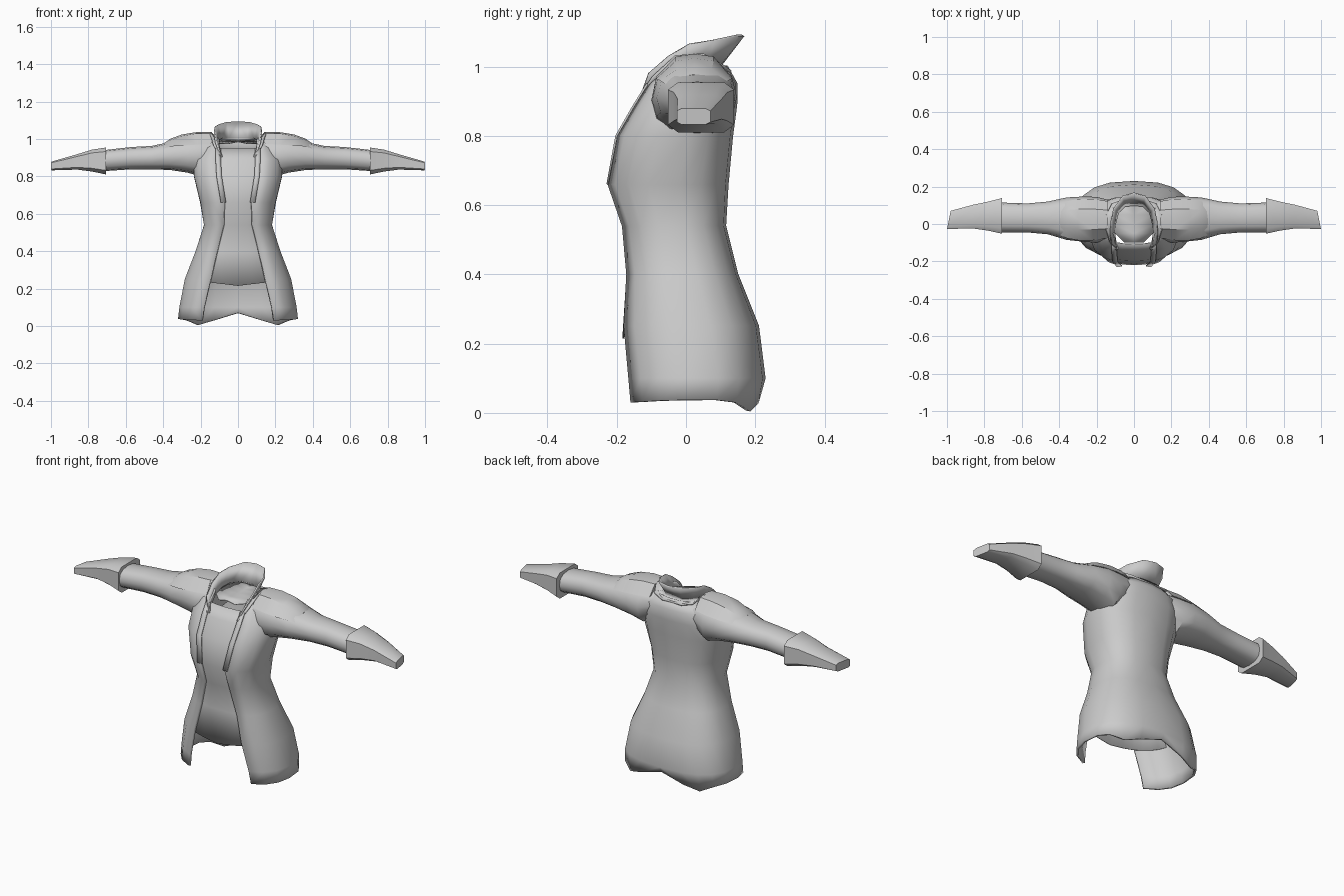
import bpy, bmesh, math

cube = bpy.data.objects.get("Cube")
if cube:
    bpy.data.objects.remove(cube, do_unlink=True)

grey = bpy.data.materials.new("light grey cloth")
grey.use_nodes = True
grey.diffuse_color = (0.6, 0.6, 0.6, 1)
grey.node_tree.nodes["Principled BSDF"].inputs["Base Color"].default_value = (0.6, 0.6, 0.6, 1)


def loft(name, rows, closed=False, caps=False, thick=0, angle=40):
    """Skin rows of points, mirror across x and optionally thicken."""
    bm = bmesh.new()
    grid = [[bm.verts.new(p) for p in row] for row in rows]
    n = len(rows[0])
    for a, b in zip(grid, grid[1:]):
        for i in range(n if closed else n - 1):
            j = (i + 1) % n
            bm.faces.new((a[i], a[j], b[j], b[i]))
    if caps:
        bm.faces.new(grid[0])
        bm.faces.new(grid[-1])
    bmesh.ops.recalc_face_normals(bm, faces=bm.faces)
    mesh = bpy.data.meshes.new(name)
    bm.to_mesh(mesh)
    bm.free()
    mesh.materials.append(grey)
    ob = bpy.data.objects.new(name, mesh)
    bpy.context.collection.objects.link(ob)
    bpy.ops.object.select_all(action='DESELECT')
    bpy.context.view_layer.objects.active = ob
    ob.select_set(True)
    bpy.ops.object.shade_smooth_by_angle(angle=math.radians(angle))
    mirror = ob.modifiers.new("Mirror", 'MIRROR')
    mirror.use_clip = True
    if thick:
        solid = ob.modifiers.new("Thickness", 'SOLIDIFY')
        solid.thickness = thick
        solid.offset = 0
    return ob


ROUND = 0.78


def spow(v):
    return math.copysign(abs(v) ** ROUND, v)


def half_ring(level, start, end, count, inset=0):
    z, w, front, back = level[:4]
    mid, depth = (front + back) / 2, (back - front) / 2
    ring = []
    for i in range(count):
        t = start + (end - start) * i / (count - 1)
        c = max(0, math.cos(t))
        ring.append((spow(c) * (w - inset), mid + spow(math.sin(t)) * (depth - inset), z))
    return ring


# Body levels: height, half width, front, back, half front opening
levels = [
    (0.03, 0.315, -0.178, 0.212, 0.19),
    (0.10, 0.308, -0.183, 0.224, 0.18),
    (0.25, 0.28, -0.19, 0.205, 0.145),
    (0.40, 0.222, -0.178, 0.145, 0.11),
    (0.54, 0.178, -0.186, 0.11, 0.075),
    (0.66, 0.198, -0.226, 0.117, 0.072),
    (0.80, 0.232, -0.202, 0.13, 0.095),
    (0.89, 0.235, -0.15, 0.142, 0.10),
    (0.95, 0.20, -0.115, 0.143, 0.10),
    (1.00, 0.13, -0.08, 0.115, 0.10),
]

# Coat shell, open at the front, with a dipping hem
hem = [0.03, 0.032, 0.035, 0.037, 0.037, 0.03, 0.005, 0.03, 0.07]
coat = []
for k, level in enumerate(levels):
    start = -math.acos((level[4] / level[1]) ** (1 / ROUND))
    ring = half_ring(level, start, math.pi / 2, 9)
    if k == 0:
        ring = [(x, y, h) for (x, y, z), h in zip(ring, hem)]
    coat.append(ring)
loft("coat_body", coat, thick=0.012)

# Shirt panel showing between the coat fronts
shirt = [half_ring(lv, -math.pi / 2, -0.3, 7, 0.008) for lv in levels[2:-1]]
shirt[0] = [(x, y, z - 0.035 + 0.12 * x) for x, y, z in shirt[0]]
loft("shirt_front", shirt, thick=0.004)

# Neck infill, a shallow teardrop
neck_y = [-0.10, -0.05, 0.0, 0.05, 0.09, 0.115]
neck_w = [0.05, 0.10, 0.115, 0.105, 0.08, 0.04]
loft("neck_infill", [[(0, y, 0.985), (w, y, 0.975 + 0.2 * max(0, y))]
                     for y, w in zip(neck_y, neck_w)], thick=0.004)

# Standing collar, flared at the back and running down to the lapel points
collar_top = [(0, 0.165, 1.09), (0.06, 0.148, 1.09), (0.108, 0.08, 1.076),
              (0.122, 0.01, 1.065), (0.126, -0.05, 1.03), (0.118, -0.108, 0.98),
              (0.09, -0.135, 0.905)]
collar_base = [(0, 0.10, 1.005), (0.05, 0.096, 1.005), (0.085, 0.06, 1.005),
               (0.10, 0.0, 0.995), (0.105, -0.05, 0.975), (0.098, -0.09, 0.945),
               (0.082, -0.125, 0.90)]
loft("collar", [collar_top, collar_base], thick=0.008)

# Lapel fold around the collar base
fold = [(0, 0.13, 0.985), (0.06, 0.13, 0.985), (0.118, 0.11, 1.0),
        (0.148, 0.05, 1.035), (0.148, -0.03, 1.03), (0.13, -0.095, 0.97),
        (0.098, -0.14, 0.905)]
loft("lapel_fold", [fold, collar_base], thick=0.008)

# Lapel edges down the front
lapel = [ring[0] for ring in coat[5:9]]
loft("lapel_edge", [[(x - 0.008, y - 0.004, z) for x, y, z in lapel],
                    [(x + 0.02, y - 0.006, z) for x, y, z in lapel]], thick=0.006)


def tube(sections, count, power, phase=0):
    """Rings across x: x, y low, y high, z low, z high."""
    rows = []
    for x, y0, y1, z0, z1 in sections:
        row = []
        for i in range(count):
            t = 2 * math.pi * i / count + phase
            c, s = [math.copysign(abs(v) ** power, v) for v in (math.cos(t), math.sin(t))]
            row.append((x, (y0 + y1) / 2 + c * (y1 - y0) / 2, (z0 + z1) / 2 + s * (z1 - z0) / 2))
        rows.append(row)
    return rows


# Sleeves
loft("sleeve", tube([
    (0.12, -0.08, 0.125, 0.87, 1.0),
    (0.20, -0.10, 0.145, 0.80, 1.01),
    (0.27, -0.095, 0.147, 0.82, 1.005),
    (0.36, -0.085, 0.142, 0.834, 0.985),
    (0.46, -0.055, 0.12, 0.838, 0.963),
    (0.57, -0.045, 0.11, 0.838, 0.957),
    (0.72, -0.045, 0.115, 0.828, 0.94)], 12, 0.8), closed=True, caps=True)

# Squared flaring cuffs, with slanted ends
cuff = tube([
    (0.705, -0.055, 0.142, 0.808, 0.957),
    (0.78, -0.038, 0.122, 0.824, 0.945),
    (0.86, -0.026, 0.105, 0.835, 0.92),
    (0.99, -0.028, 0.072, 0.832, 0.88)], 8, 0.4, math.pi / 8)
cuff[-1] = [(x + (0.02 - y) * 0.2, y, z) for x, y, z in cuff[-1]]
loft("cuff", cuff, closed=True, caps=True, angle=45)

# Shoulder pads with a flat top and sloping sides
pad = []
for x, top, skirt, grow in [(0.14, 1.038, 0.975, 0.9), (0.22, 1.037, 0.97, 1),
                            (0.30, 1.024, 0.965, 1), (0.36, 1.002, 0.96, 0.9),
                            (0.395, 0.978, 0.95, 0.75)]:
    pad.append([(x, 0.025 + y * grow, z) for y, z in
                ((-0.112, skirt), (-0.055, top - 0.008), (0, top),
                 (0.055, top - 0.008), (0.108, skirt))])
loft("shoulder_pad", pad, closed=True, caps=True, angle=30)
